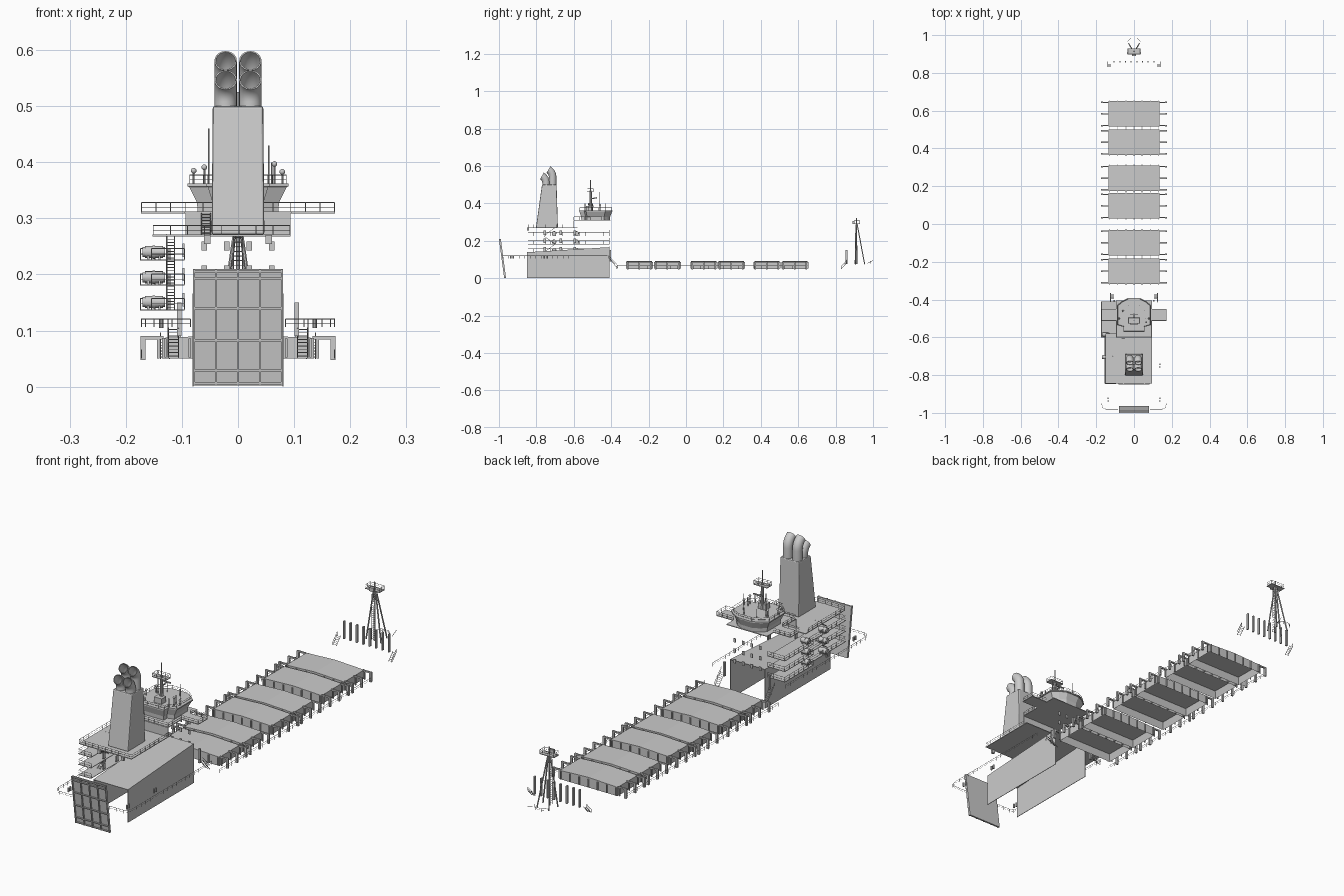
import bpy, bmesh, math
from mathutils import Vector, Matrix

if "Cube" in bpy.data.objects:
    bpy.data.objects.remove(bpy.data.objects["Cube"])


class Part:
    """Collects boxes, rods, rails and lofts into one named object."""
    def __init__(self, name):
        self.name, self.bm = name, bmesh.new()

    def box(self, x0, x1, y0, y1, z0, z1):
        m = Matrix.LocRotScale(((x0 + x1) / 2, (y0 + y1) / 2, (z0 + z1) / 2), None, (x1 - x0, y1 - y0, z1 - z0))
        bmesh.ops.create_cube(self.bm, size=1, matrix=m)

    def rod(self, p, q, r=0.0011, n=5, r2=None):
        p, q = Vector(p), Vector(q)
        d = q - p
        m = Matrix.Translation((p + q) / 2) @ d.to_track_quat('Z', 'Y').to_matrix().to_4x4()
        bmesh.ops.create_cone(self.bm, cap_ends=True, segments=n, radius1=r, radius2=r if r2 is None else r2,
                              depth=d.length, matrix=m)

    def ball(self, c, r):
        bmesh.ops.create_uvsphere(self.bm, u_segments=12, v_segments=8, radius=r, matrix=Matrix.Translation(c))

    def rail(self, pts, h=0.016, step=0.03):
        up = Vector((0, 0, h))
        for a, b in zip(pts, pts[1:]):
            a, b = Vector(a), Vector(b)
            self.rod(a + up, b + up, 0.0009, 4)
            self.rod(a + up * .5, b + up * .5, 0.0005, 4)
            n = max(1, round((b - a).length / step))
            for i in range(n + 1):
                c = a.lerp(b, i / n)
                self.rod(c, c + up, 0.0008, 4)

    def ladder(self, a, b, w, n, axis=(1, 0, 0)):
        a, b, s = Vector(a), Vector(b), Vector(axis) * w
        self.rod(a - s, b - s, 0.001, 4)
        self.rod(a + s, b + s, 0.001, 4)
        for i in range(n):
            c = a.lerp(b, (i + .5) / n)
            self.rod(c - s, c + s, 0.0008, 4)

    def loft(self, rings, cap=True):
        vs = [[self.bm.verts.new(p) for p in r] for r in rings]
        n = len(vs[0])
        for a, b in zip(vs, vs[1:]):
            for i in range(n):
                self.bm.faces.new((a[i], a[(i + 1) % n], b[(i + 1) % n], b[i]))
        if cap:
            self.bm.faces.new(vs[0][::-1])
            self.bm.faces.new(vs[-1])

    def done(self, smooth=False):
        bmesh.ops.recalc_face_normals(self.bm, faces=self.bm.faces)
        me = bpy.data.meshes.new(self.name)
        self.bm.to_mesh(me)
        ob = bpy.data.objects.new(self.name, me)
        bpy.context.collection.objects.link(ob)
        if smooth:
            bpy.context.view_layer.objects.active = ob
            ob.select_set(True)
            bpy.ops.object.shade_smooth_by_angle(angle=math.radians(35))
            ob.select_set(False)
        return ob


# stern ramp, built upright and then sheared backwards
p = Part("stern_ramp")
p.box(-.08, .08, -.966, -.962, .002, .21)
for i in range(5):
    x = -.0785 + i * .03925
    p.box(x - .0017, x + .0017, -.972, -.966, .002, .21)
for z in (.006, .029, .083, .14, .193, .206):
    p.box(-.08, .08, -.972, -.966, z - .002, z + .002)
for v in p.bm.verts:
    v.co.y -= .028 * v.co.z / .21
p.done()

# garage: two side walls with a rising roof
p = Part("garage")
for x in (-.08, .08):
    p.loft([[(x + s, -.85, 0), (x + s, -.41, 0), (x + s, -.41, .165), (x + s, -.85, .138)] for s in (-.001, .001)])
p.loft([[(s * .081, -.85, .137), (s * .081, -.41, .164), (s * .081, -.41, .166), (s * .081, -.85, .139)]
        for s in (-1, 1)])
p.done()

# port side galleries with rails, stairs and life raft canisters
deck, rail, raft, stair = (Part(n) for n in ("galleries", "gallery_rails", "life_rafts", "gallery_stairs"))
for k, z in enumerate((.138, .182, .227)):
    deck.box(-.175, -.095, -.6, -.41, z - .002, z)
    deck.box(-.155, -.095, -.845, -.6, z - .002, z)
    rail.rail([(-.095, -.41, z), (-.174, -.41, z), (-.174, -.6, z), (-.154, -.6, z), (-.154, -.845, z),
               (-.095, -.845, z)], .019)
    for y in (-.585, -.705):
        raft.rod((-.166, y, z + .013), (-.134, y, z + .013), .011, 14)
        for x in (-.168, -.150, -.132):
            raft.rod((x - .002, y, z + .013), (x + .002, y, z + .013), .009 if x != -.150 else .012, 14)
        for x in (-.16, -.14):
            raft.box(x - .002, x + .002, y - .01, y + .01, z, z + .006)
    stair.ladder((-.12, -.76 + .06 * (k % 2), z), (-.12, -.70 - .06 * (k % 2), z + .044), .007, 8)
for q in (deck, rail, stair):
    q.done()
raft.done(True)

# doors, portholes and lockers on the missing house walls
p = Part("doors_and_windows")
for z in (.155, .2, .243):
    for y in (-.755, -.67, -.595):
        p.box(-.099, -.095, y - .007, y + .007, z - .012, z + .012)
    for x in (-.06, -.02, .02, .06):
        p.box(x - .005, x + .005, -.412, -.409, z, z + .016)
for x in (-.055, .055):
    p.box(x - .006, x + .006, -.85, -.84, .254, .27)
p.done()

# funnel deck
p = Part("funnel_deck")
p.box(-.152, .094, -.845, -.58, .268, .271)
p.box(-.094, .094, -.602, -.599, .268, .31)
p.done()
p = Part("funnel_deck_rails")
p.rail([(.093, -.6, .271), (.093, -.844, .271), (-.151, -.844, .271), (-.151, -.6, .271)])
p.ladder((-.057, -.607, .271), (-.057, -.607, .31), .008, 7)
p.done()

# funnel and four bent exhaust pipes
p = Part("funnel")
p.loft([[(-w, a, z), (w, a, z), (w, b, z), (-w, b, z)]
        for w, a, b, z in ((.047, -.802, -.685, .271), (.045, -.77, -.692, .5))])
f = p.done()
b = f.modifiers.new("soft_edges", 'BEVEL')
b.width, b.segments = .004, 2
p = Part("exhaust_pipes")
for sx in (-.022, .022):
    for y, h in ((-.748, .508), (-.713, .542)):
        rings = []
        for r in (.02, .0175):
            path = [(y, .495, 0)] + [(y - .045 * (1 - math.cos(t)), h + .045 * math.sin(t), t)
                                     for t in [math.radians(60) * i / 6 for i in range(7)]]
            rr = [[(sx + r * math.cos(a), py + r * math.sin(a) * math.cos(t), pz + r * math.sin(a) * math.sin(t))
                   for a in [2 * math.pi * j / 20 for j in range(20)]] for py, pz, t in path]
            rings += rr if r == .02 else rr[::-1]
        p.loft(rings, False)
p.done(True)

# bridge deck with wings
p = Part("bridge_deck")
p.box(-.095, .095, -.6, -.405, .309, .312)
for s in (-1, 1):
    p.box(min(s * .095, s * .173), max(s * .095, s * .173), -.512, -.45, .309, .312)
p.done()
p = Part("bridge_wing_rails")
for s in (-1, 1):
    p.rail([(s * .094, -.6, .312), (s * .094, -.512, .312), (s * .172, -.512, .312), (s * .172, -.45, .312),
            (s * .094, -.45, .312)])
p.rail([(-.094, -.6, .312), (.094, -.6, .312)])
p.done()

# wheelhouse, flared outwards below the roof
half = [(.62, -.572), (.62, -.545), (1, -.535), (1, -.43), (.72, -.408), (.35, -.392)]
outline = half + [(-x, y) for x, y in half[::-1]]


def ring(w, g, z):
    return [(x * w, -.49 + (y + .49) * g, z) for x, y in outline]


p = Part("wheelhouse")
p.loft([ring(.072, .85, .312), ring(.073, .86, .328), ring(.087, .97, .356), ring(.09, 1, .357), ring(.09, 1, .362)])
p.done()
p = Part("roof_rail")
p.rail([Vector(v) for v in ring(.086, .95, .362) + ring(.086, .95, .362)[:1]], .015)
p.done()

# radar mast and aerials on the wheelhouse roof
p = Part("radar_mast")
p.rod((0, -.51, .36), (0, -.51, .47), .008, 10, .006)
p.rod((0, -.51, .47), (0, -.51, .525), .002, 6)
p.box(-.032, .032, -.528, -.495, .462, .465)
p.rail([(-.031, -.527, .465), (.031, -.527, .465), (.031, -.496, .465), (-.031, -.496, .465), (-.031, -.527, .465)], .014, .02)
p.box(-.022, .022, -.482, -.478, .43, .435)
p.rod((0, -.51, .425), (0, -.475, .43), .003, 6)
p.box(-.018, .018, -.535, -.505, .362, .385)
p.done()
p = Part("aerials")
for x, y, h in ((-.052, -.46, .46), (.055, -.46, .43), (.06, -.5, .40), (-.03, -.43, .40), (.03, -.43, .39), (.055, -.54, .4)):
    p.rod((x, y, .362), (x, y, h), .0015, 6)
for x, y, h in ((-.079, -.5, .385), (.079, -.5, .383), (-.06, -.46, .391), (.065, -.52, .397)):
    p.rod((x, y, .362), (x, y, h), .002, 6)
    p.ball((x, y, h), .005)
p.done(True)

# six hatch covers: crowned top, hollow underside, ribbed ends, side frames
stools = Part("hatch_side_frames")
for i, (y0, y1) in enumerate(((.515, .65), (.365, .5), (.175, .31), (.028, .163), (-.167, -.032), (-.317, -.182))):
    p = Part("hatch_cover_%d" % (i + 1))
    prof = [(-.135, .05), (.135, .05), (.135, .087), (0, .093), (-.135, .087)]
    p.loft([[(x, y, z) for x, z in prof] for y in (y0, y1)])
    p.bm.normal_update()
    base = min(p.bm.faces, key=lambda f: f.calc_center_median().z)
    bmesh.ops.inset_region(p.bm, faces=[base], thickness=.012)
    bmesh.ops.translate(p.bm, verts=base.verts, vec=(0, 0, .03))
    for j in range(7):
        x = -.129 + j * .043
        p.box(x - .002, x + .002, y0 - .005, y0, .052, .086)
        p.box(x - .002, x + .002, y1, y1 + .005, .052, .086)
    p.done()
    for y in (y0 + .006, (y0 + y1) / 2, y1 - .006):
        for s in (-1, 1):
            a, b = sorted((s * .133, s * .172))
            stools.box(a, b, y - .003, y + .003, .084, .09)
            a, b = sorted((s * .165, s * .174))
            stools.box(a, b, y - .004, y + .004, .048, .09)
            stools.box(s * .142 - .002, s * .142 + .002, y - .002, y + .002, .05, .086)
stools.done()

# side rails along the cargo deck, rails around the stern deck, linking stairs
p = Part("deck_rails")
for s in (-1, 1):
    p.rail([(s * .172, -.37, .05), (s * .172, .65, .05)], .016, .04)
    p.rail([(s * .172, -.42, .106), (s * .172, -.95, .106), (s * .165, -.973, .106), (s * .15, -.98, .106),
            (s * .085, -.98, .106)], .015)
    p.ladder((s * .115, -.41, .105), (s * .115, -.365, .052), .009, 9)
    p.rail([(s * .125, -.415, .105), (s * .125, -.365, .052)], .016)
    p.ladder((s * .13, .83, .05), (s * .13, .86, .082), .008, 6)
    p.rail([(s * .138, .83, .05), (s * .138, .86, .082)], .014)
    for y in (-.93, -.75):
        for d in (-.007, .007):
            p.rod((s * .137, y + d, .105), (s * .137, y + d, .122), .004, 10)
    p.box(s * .105 - .004, s * .105 + .004, -.41, -.402, .09, .15)
p.done()

# breakwater posts
p = Part("breakwater_posts")
for i in range(8):
    x = -.105 + i * .03
    p.box(x - .003, x + .003, .854, .864, .075, .15)
p.done()

# bow mast with braced legs, ladder and railed platform
p = Part("bow_mast")
p.rod((0, .912, .075), (0, .912, .322), .004, 8, .003)
for s in (-1, 1):
    p.rod((s * .028, .955, .075), (s * .004, .915, .29), .003, 6)
    p.rod((s * .035, .905, .075), (s * .004, .912, .29), .003, 6)
p.ladder((0, .903, .08), (0, .906, .295), .008, 26)
p.box(-.034, .034, .897, .93, .29, .293)
p.rail([(-.033, .898, .293), (.033, .898, .293), (.033, .929, .293), (-.033, .929, .293), (-.033, .898, .293)], .015, .02)
p.box(-.01, .01, .889, .9, .29, .306)
p.done()

# jack staff and bow fairlead rail
p = Part("bow_fittings")
p.rod((.04, .97, .08), (.04, 1.0, .095), .001)
p.rail([(-.035, .965, .08), (-.015, .985, .08), (.015, .985, .08), (.035, .965, .08)], .012, .02)
p.done()
